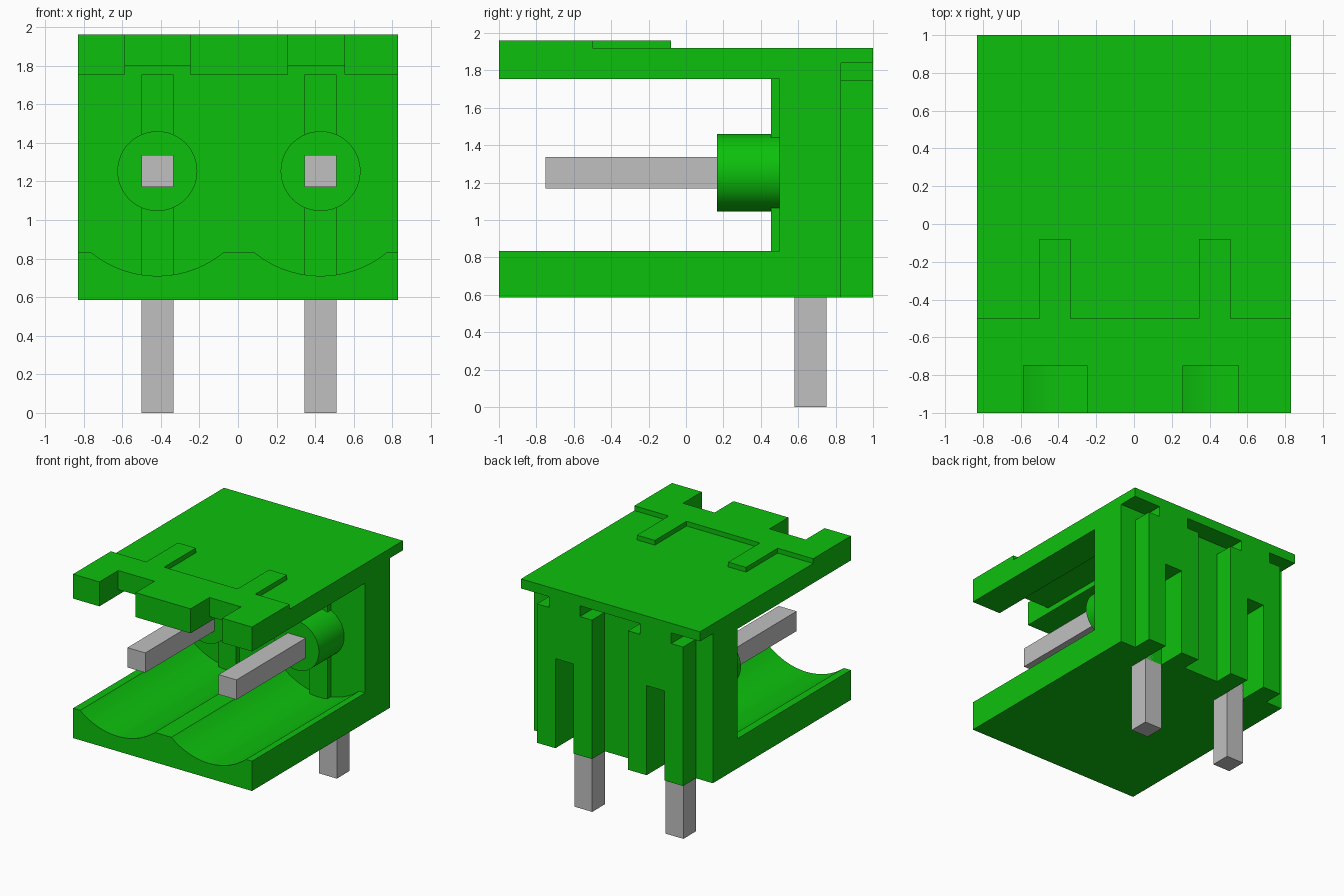
import bpy, bmesh, math
from mathutils import Vector

cube = bpy.data.objects.get("Cube")
if cube:
    bpy.data.objects.remove(cube, do_unlink=True)


def material(name, rgb):
    m = bpy.data.materials.new(name)
    m.use_nodes = True
    m.diffuse_color = (*rgb, 1)
    bsdf = next(n for n in m.node_tree.nodes if n.type == 'BSDF_PRINCIPLED')
    bsdf.inputs["Base Color"].default_value = (*rgb, 1)
    return m


GREEN = material("green plastic", (0.004, 0.527, 0.004))
SILVER = material("silver metal", (0.527, 0.527, 0.527))


def extrude(name, points, direction, mat=GREEN):
    """Closed prism from a planar outline swept along a vector."""
    bm = bmesh.new()
    face = bm.faces.new([bm.verts.new(p) for p in points])
    swept = bmesh.ops.extrude_face_region(bm, geom=[face], use_keep_orig=True)
    moved = [g for g in swept["geom"] if isinstance(g, bmesh.types.BMVert)]
    bmesh.ops.translate(bm, verts=moved, vec=Vector(direction))
    bmesh.ops.recalc_face_normals(bm, faces=bm.faces)
    mesh = bpy.data.meshes.new(name)
    bm.to_mesh(mesh)
    bm.free()
    obj = bpy.data.objects.new(name, mesh)
    bpy.context.collection.objects.link(obj)
    mesh.materials.append(mat)
    return obj


def side_prism(name, yz, x0, x1, mat=GREEN):
    return extrude(name, [(x0, y, z) for y, z in yz], (x1 - x0, 0, 0), mat)


def front_prism(name, xz, y0, y1, mat=GREEN):
    return extrude(name, [(x, y0, z) for x, z in xz], (0, y1 - y0, 0), mat)


def box(name, x0, x1, y0, y1, z0, z1, mat=GREEN):
    return front_prism(name, [(x0, z0), (x1, z0), (x1, z1), (x0, z1)], y0, y1, mat)


def activate(obj):
    bpy.ops.object.select_all(action='DESELECT')
    obj.select_set(True)
    bpy.context.view_layer.objects.active = obj


def smooth(obj):
    activate(obj)
    bpy.ops.object.shade_smooth_by_angle(angle=math.radians(30))


def cut(obj, cutters):
    activate(obj)
    for c in cutters:
        c.hide_render = True
        mod = obj.modifiers.new("cut", 'BOOLEAN')
        mod.operation, mod.solver, mod.object = 'DIFFERENCE', 'EXACT', c
        bpy.ops.object.modifier_apply(modifier=mod.name)


def arc(cx, cz, r, a0, a1, n):
    steps = [math.radians(a0 + (a1 - a0) * i / n) for i in range(n + 1)]
    return [(cx + r * math.cos(a), cz + r * math.sin(a)) for a in steps]


W = 0.83          # half width
PIN = 0.083       # half pin thickness
PZ = 1.253        # pin axis height
BOT = 0.585       # underside of the housing
centres = {"right": -0.418, "left": 0.428}

# Housing: open C profile with raised front lip and rear overhang
housing = side_prism("housing", [
    (-1, BOT), (0.83, BOT), (0.83, 1.84), (1, 1.84), (1, 1.92), (-0.5, 1.92),
    (-0.5, 1.96), (-1, 1.96), (-1, 1.755), (0.5, 1.755), (0.5, 0.835), (-1, 0.835)], -W, W)

body_cutters, slots = [], {}
for side, cx in centres.items():
    n0, n1 = (cx - 0.168, cx + (0.168 if cx < 0 else 0.125))
    # Round plug channel in the tray
    body_cutters.append(front_prism("channel_cutter", arc(cx, PZ, 0.543, 195, 345, 40), -1.1, 0.5))
    # Key notch in the lip and shallow groove under the top plate
    body_cutters.append(box("notch_cutter", n0, n1, -1.1, -0.75, 1.7, 2.05))
    body_cutters.append(box("groove_cutter", n0, n1, -1.1, 0.5, 1.7, 1.8))
    # Rear slot that the pin is inserted through
    slots[side] = box("slot_cutter", cx - PIN, cx + PIN, 0.75, 1.1, 0.5, PZ + PIN)
cut(housing, body_cutters + list(slots.values()))
smooth(housing)

for side, cx in centres.items():
    # Rear guide block, stepped in at the top
    guide = front_prism(side + "_rear_guide", [
        (cx - 0.255, BOT), (cx + 0.255, BOT), (cx + 0.255, 1.75), (cx + 0.145, 1.75),
        (cx + 0.145, 1.84), (cx - 0.145, 1.84), (cx - 0.145, 1.75), (cx - 0.255, 1.75)], 0.83, 1)
    cut(guide, [slots[side]])

    # Inner rib, pin collar and raised tab on the top plate
    box(side + "_inner_rib", cx - PIN, cx + PIN, 0.455, 0.52, 0.70, 1.755)
    collar = front_prism(side + "_collar", arc(cx, PZ, 0.207, 0, 352.5, 47), 0.165, 0.52)
    smooth(collar)
    box(side + "_top_tab", cx - PIN, cx + PIN, -0.51, -0.08, 1.90, 1.96)

    # Bent square pin
    side_prism(side + "_pin", [
        (-0.75, PZ - PIN), (0.58, PZ - PIN), (0.58, 0), (0.75, 0),
        (0.75, PZ + PIN), (-0.75, PZ + PIN)], cx - PIN, cx + PIN, SILVER)

for c in body_cutters + list(slots.values()):
    bpy.data.objects.remove(c, do_unlink=True)
